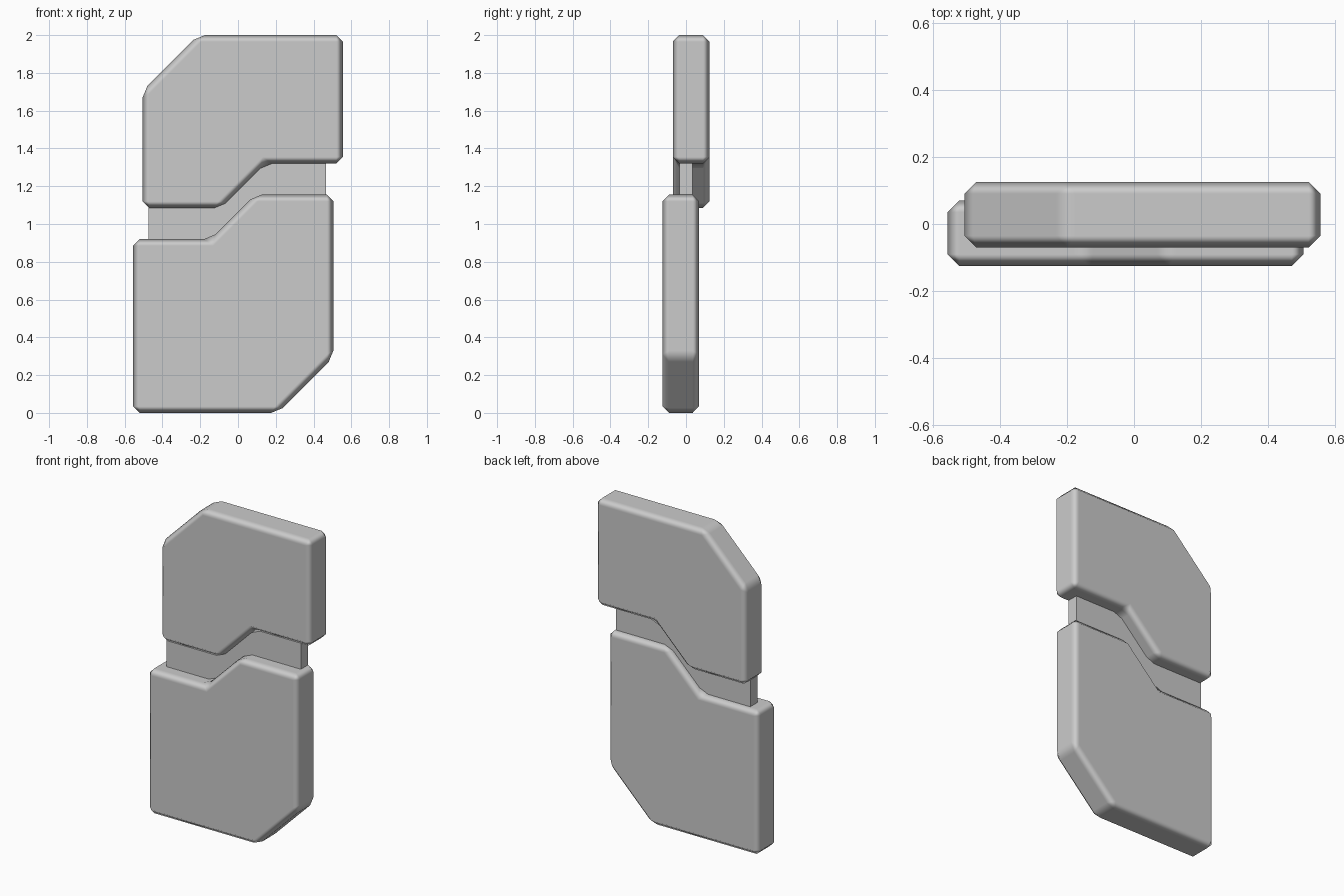
import bpy
import bmesh
import math

cube = bpy.data.objects.get("Cube")
if cube:
    bpy.data.objects.remove(cube, do_unlink=True)

GREY = (0.6, 0.6, 0.6, 1.0)
grey = bpy.data.materials.new("plain grey")
grey.use_nodes = True
grey.diffuse_color = GREY
grey.node_tree.nodes["Principled BSDF"].inputs["Base Color"].default_value = GREY


def slab(name, outline, front, back, chamfer=0.0):
    """Extrude a front outline (x, z) from y=front to y=back, with chamfered edges."""
    bm = bmesh.new()
    face = bm.faces.new([bm.verts.new((x, front, z)) for x, z in outline])
    result = bmesh.ops.extrude_face_region(bm, geom=[face])
    moved = [v for v in result["geom"] if isinstance(v, bmesh.types.BMVert)]
    bmesh.ops.translate(bm, verts=moved, vec=(0, back - front, 0))
    bmesh.ops.recalc_face_normals(bm, faces=bm.faces)
    mesh = bpy.data.meshes.new(name)
    bm.to_mesh(mesh)
    bm.free()
    mesh.materials.append(grey)
    obj = bpy.data.objects.new(name, mesh)
    bpy.context.collection.objects.link(obj)
    if chamfer:
        mesh.shade_smooth()
        bevel = obj.modifiers.new("chamfer", "BEVEL")
        bevel.width = chamfer
        bevel.segments = 1
        bevel.limit_method = "ANGLE"
        bevel.angle_limit = math.radians(20)
        bevel.harden_normals = True
    return obj


# Upper plate: clipped top corner, stepped lower edge
slab("upper_plate",
     [(-0.505, 1.085), (-0.09, 1.085), (0.145, 1.32), (0.555, 1.32),
      (0.555, 2.0), (-0.21, 2.0), (-0.505, 1.705)],
     -0.07, 0.125, 0.035)

# Lower plate: clipped bottom corner, stepped upper edge
slab("lower_plate",
     [(-0.555, 0.0), (0.21, 0.0), (0.505, 0.295), (0.505, 1.155),
      (0.09, 1.155), (-0.145, 0.92), (-0.555, 0.92)],
     -0.125, 0.07, 0.035)

# Thin web joining the two plates across the stepped gap
slab("connecting_web",
     [(-0.475, 0.86), (-0.12, 0.86), (0.115, 1.095), (0.465, 1.095),
      (0.465, 1.38), (0.12, 1.38), (-0.115, 1.145), (-0.475, 1.145)],
     -0.035, 0.035)
